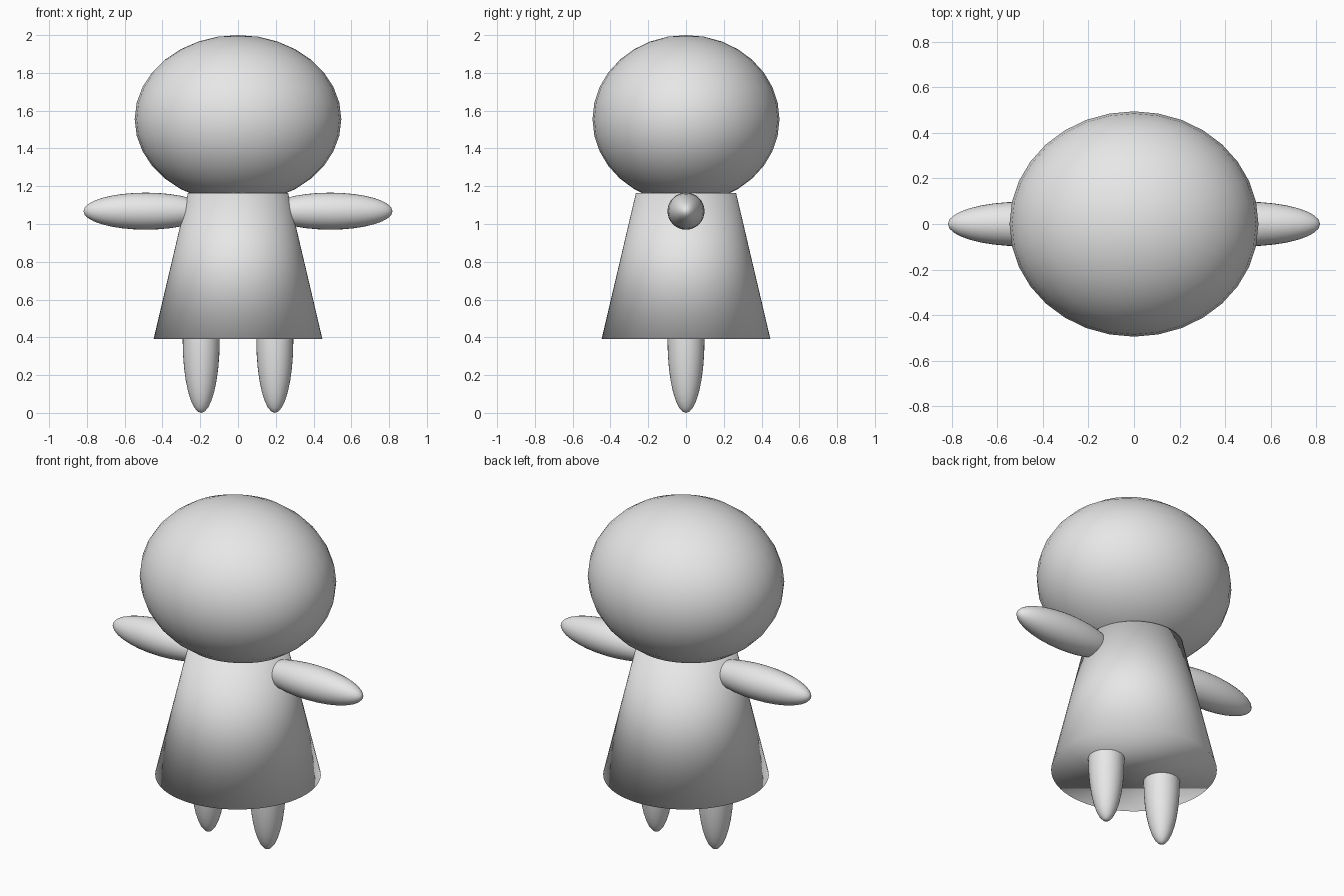
import bpy
import math

if "Cube" in bpy.data.objects:
    bpy.data.objects.remove(bpy.data.objects["Cube"])

# One plain grey for the whole figure
grey = bpy.data.materials.new("plain grey")
grey.diffuse_color = (0.8, 0.8, 0.8, 1)
grey.use_nodes = True
grey.node_tree.nodes["Principled BSDF"].inputs["Base Color"].default_value = grey.diffuse_color


def finish(name):
    ob = bpy.context.object
    ob.name = name
    ob.data.materials.append(grey)
    bpy.ops.object.shade_smooth()
    return ob


def ellipsoid(name, centre, radii, rotation=(0, 0, 0)):
    bpy.ops.mesh.primitive_uv_sphere_add(segments=32, ring_count=16, radius=1,
                                         location=centre, rotation=rotation)
    bpy.context.object.scale = radii
    return finish(name)


# Head
ellipsoid("head", (0, 0, 1.555), (0.547, 0.495, 0.445))

# Dress: closed cone, soft shading across the rim
bpy.ops.mesh.primitive_cone_add(vertices=64, radius1=0.447, radius2=0.265,
                                depth=0.775, location=(0, 0, 0.7775))
finish("dress")

# Arms (poles point sideways) and legs
for side, s in (("left", -1), ("right", 1)):
    ellipsoid(side + "_arm", (s * 0.488, 0, 1.068), (0.098, 0.098, 0.33),
              (0, s * math.pi / 2, 0))
    ellipsoid(side + "_leg", (s * 0.195, 0, 0.385), (0.098, 0.098, 0.385))
